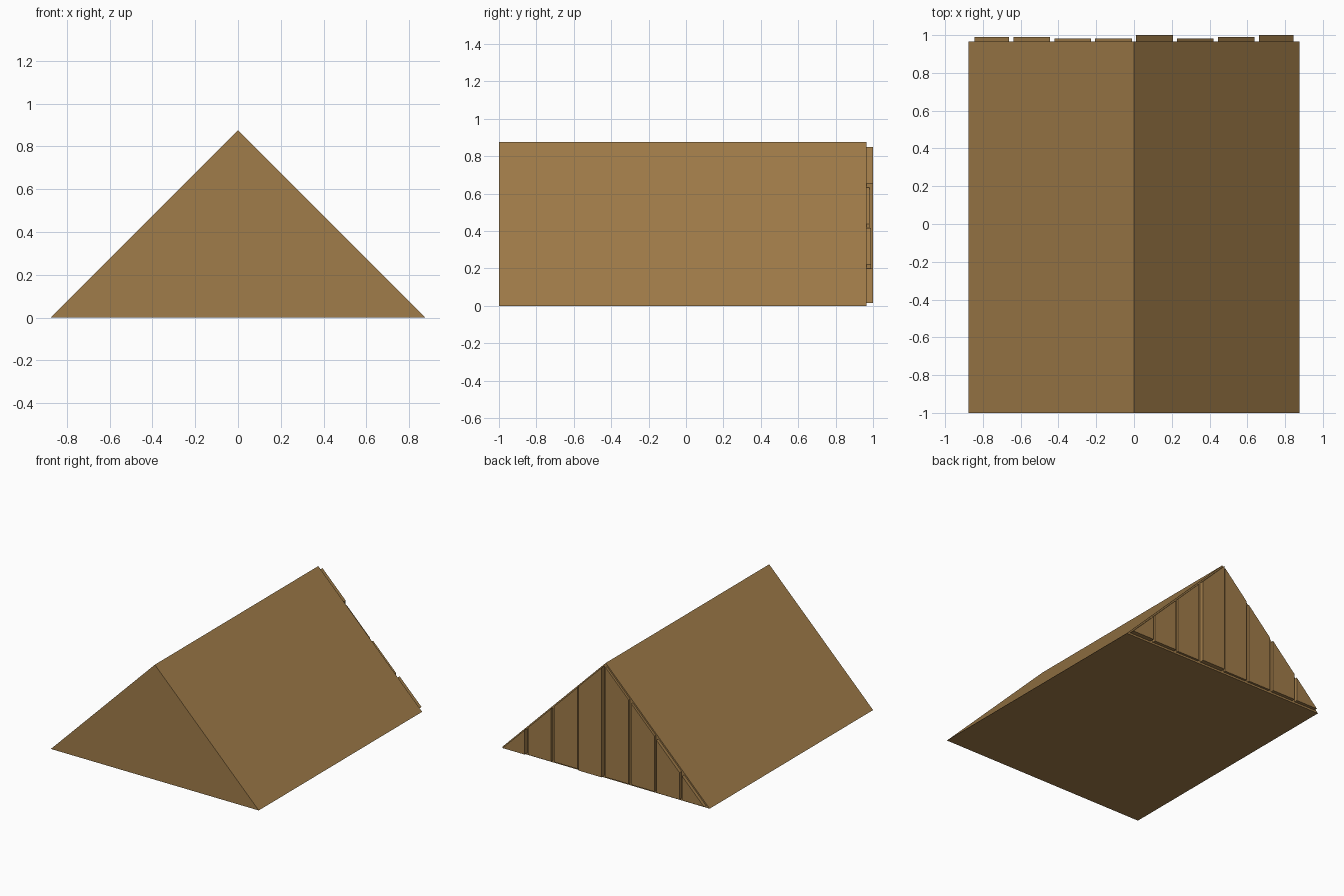
import bpy

if "Cube" in bpy.data.objects:
    bpy.data.objects.remove(bpy.data.objects["Cube"])

wood = bpy.data.materials.new("brown_wood")
wood.diffuse_color = (0.352, 0.202, 0.067, 1)
wood.use_nodes = True
wood.node_tree.nodes["Principled BSDF"].inputs["Base Color"].default_value = wood.diffuse_color


def extrude_profile(name, profile, y0, y1):
    """Prism from a counter-clockwise (x, z) outline, seen from the front."""
    n = len(profile)
    verts = [(x, y, z) for y in (y0, y1) for x, z in profile]
    faces = [tuple(range(n)), tuple(range(2 * n - 1, n - 1, -1))]
    faces += [(i, i + n, (i + 1) % n + n, (i + 1) % n) for i in range(n)]
    mesh = bpy.data.meshes.new(name)
    mesh.from_pydata(verts, [], faces)
    mesh.materials.append(wood)
    obj = bpy.data.objects.new(name, mesh)
    bpy.context.collection.objects.link(obj)
    return obj


# Solid gable roof block
HALF, BACK = 0.875, 0.965
extrude_profile("roof_body", [(-HALF, 0), (HALF, 0), (0, HALF)], -1, BACK)

# Vertical planks on the back gable, cut to the slope, with uneven depth
BASE, PEAK, PITCH, GAP = 0.015, 0.86, 0.2165, 0.011
depths = [0.99, 0.99, 0.982, 0.982, 1.0, 0.982, 0.99, 1.0]
for i, depth in enumerate(depths):
    x0 = (i - 4) * PITCH + GAP
    x1 = (i - 3) * PITCH - GAP
    x0, x1 = max(x0, BASE - PEAK), min(x1, PEAK - BASE)
    outline = [(x0, BASE), (x1, BASE)]
    for x in (x1, x0):
        if PEAK - abs(x) > BASE + 0.001:      # outer planks end in a point
            outline.append((x, PEAK - abs(x)))
    extrude_profile(f"gable_plank_{i + 1}", outline, BACK, depth)
